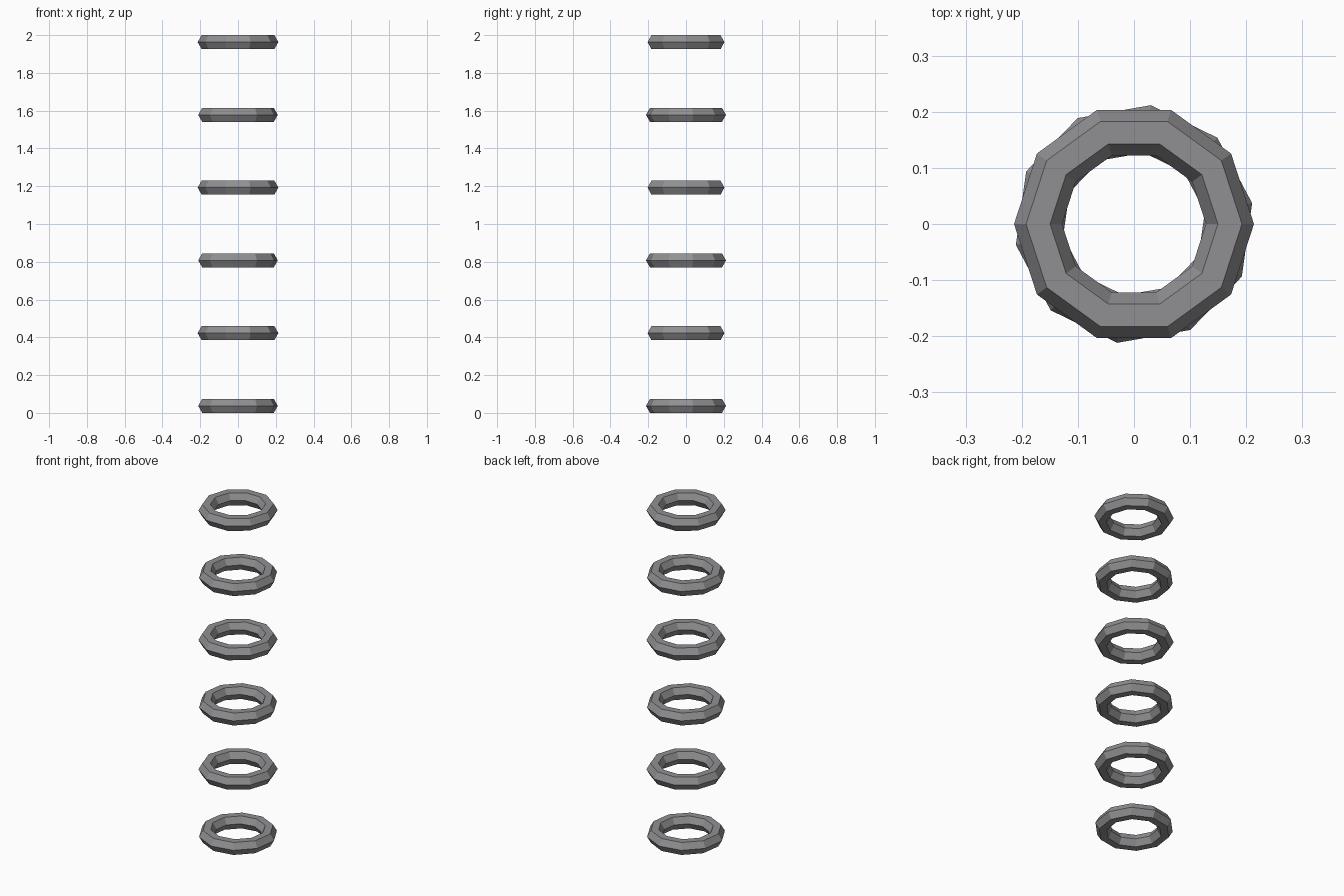
import bpy
import bmesh
import math

if "Cube" in bpy.data.objects:
    bpy.data.objects.remove(bpy.data.objects["Cube"])

MAJOR, MINOR = 0.171, 0.0428      # ring radius and tube radius
SEGMENTS, SIDES = 10, 6           # low-poly ring with hexagonal tube
RINGS = 6
HALF_HEIGHT = MINOR * math.sin(math.radians(60))
STEP = (2.0 - 2 * HALF_HEIGHT) / (RINGS - 1)

grey = bpy.data.materials.new("grey metal")
grey.diffuse_color = (0.28, 0.28, 0.29, 1.0)
grey.use_nodes = True
grey.node_tree.nodes["Principled BSDF"].inputs["Base Color"].default_value = grey.diffuse_color


def make_ring(name, z, turn):
    bm = bmesh.new()
    loops = []
    for i in range(SEGMENTS):
        a = turn + math.tau * i / SEGMENTS
        loop = []
        for j in range(SIDES):
            b = math.tau * j / SIDES
            r = MAJOR + MINOR * math.cos(b)
            loop.append(bm.verts.new((r * math.cos(a), r * math.sin(a), MINOR * math.sin(b))))
        loops.append(loop)
    for i in range(SEGMENTS):
        p, q = loops[i], loops[(i + 1) % SEGMENTS]
        for j in range(SIDES):
            k = (j + 1) % SIDES
            bm.faces.new((p[j], q[j], q[k], p[k]))
    bmesh.ops.recalc_face_normals(bm, faces=bm.faces)
    mesh = bpy.data.meshes.new(name)
    bm.to_mesh(mesh)
    bm.free()
    mesh.materials.append(grey)
    ring = bpy.data.objects.new(name, mesh)
    ring.location.z = z
    bpy.context.collection.objects.link(ring)


# Stack of separate rings, every other one turned slightly
for n in range(RINGS):
    turn = math.radians(10) if n % 2 == 0 else 0.0
    make_ring(f"ring_{n + 1}", HALF_HEIGHT + n * STEP, turn)
